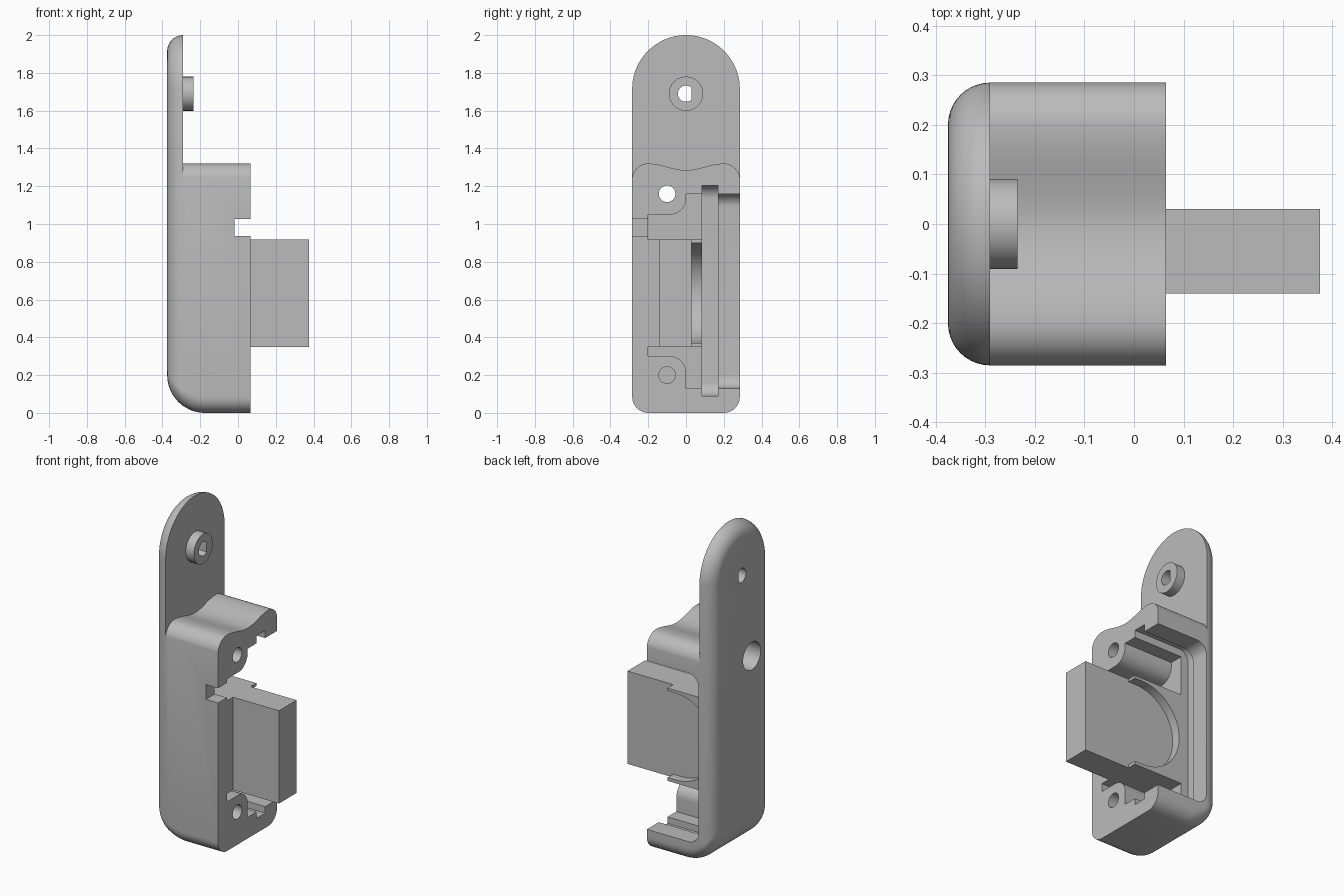
import bpy, bmesh
from math import sin, cos, pi, sqrt

if "Cube" in bpy.data.objects:
    bpy.data.objects.remove(bpy.data.objects["Cube"], do_unlink=True)

grey = bpy.data.materials.new("plain grey")
grey.use_nodes = True
colour = (0.5, 0.5, 0.5, 1)
grey.diffuse_color = colour
grey.node_tree.nodes["Principled BSDF"].inputs["Base Color"].default_value = colour

HALF = 0.285      # half width of the body
BACK, PLATE, FACE = -0.375, -0.29, 0.065   # main x levels


def arc(cx, cy, r, a0, a1, n=12):
    """Points along an arc, angles in degrees."""
    angles = [(a0 + (a1 - a0) * i / n) * pi / 180 for i in range(n + 1)]
    return [(cx + r * cos(a), cy + r * sin(a)) for a in angles]


def loft(name, rings):
    """Skin a list of equal-length rings and cap both ends."""
    bm = bmesh.new()
    loops = [[bm.verts.new(p) for p in ring] for ring in rings]
    n = len(loops[0])
    for a, b in zip(loops, loops[1:]):
        for i in range(n):
            j = (i + 1) % n
            bm.faces.new((a[i], a[j], b[j], b[i]))
    bm.faces.new(loops[0])
    bm.faces.new(loops[-1])
    bmesh.ops.recalc_face_normals(bm, faces=bm.faces)
    mesh = bpy.data.meshes.new(name)
    bm.to_mesh(mesh)
    bm.free()
    mesh.materials.append(grey)
    ob = bpy.data.objects.new(name, mesh)
    bpy.context.collection.objects.link(ob)
    return ob


def prism_x(name, pts, x0, x1):
    return loft(name, [[(x, y, z) for y, z in pts] for x in (x0, x1)])


def prism_y(name, pts, y0, y1):
    return loft(name, [[(x, y, z) for x, z in pts] for y in (y0, y1)])


def disc(y, z, r):
    return arc(y, z, r, 0, 345, 23)


def box(a0, a1, b0, b1):
    return [(a0, b0), (a1, b0), (a1, b1), (a0, b1)]


def pocket(x, z0, z1, r):
    """Outline open toward +x with rounded inner corners."""
    return ([(0.2, z0)] + arc(x + r, z0 + r, r, 270, 180)
            + arc(x + r, z1 - r, r, 180, 90) + [(0.2, z1)])


def cut(target, cutter):
    mod = target.modifiers.new(cutter.name, "BOOLEAN")
    mod.operation, mod.solver, mod.object = "DIFFERENCE", "EXACT", cutter
    bpy.context.view_layer.objects.active = target
    bpy.ops.object.modifier_apply(modifier=mod.name)
    bpy.data.objects.remove(cutter, do_unlink=True)


# Housing: domed outline, rounded toward the back, softer at the bottom
def inset(x, r):
    d = max(0, BACK + r - x)
    return r - sqrt(max(0, r * r - d * d))


def outline(x):
    s, b = inset(x, 0.085), inset(x, 0.2)
    w, r = HALF - s, 0.085 - 0.5 * s
    pts = (arc(0, 1.715, w, 0, 180, 40) + arc(-w + r, b + r, r, 180, 270, 8)
           + arc(w - r, b + r, r, 270, 360, 8))
    return [(x, y, z) for y, z in pts]


levels = [BACK + 0.085 * (1 - cos(i * pi / 20)) for i in range(11)]
levels += [PLATE + 0.115 * i / 5 for i in range(1, 6)] + [FACE]
housing = loft("housing", [outline(x) for x in levels])

# Wavy shoulder above the thick part
wave = [(-0.4, 1.235)] + arc(-0.201, 1.235, 0.085, 180, 90)
for i in range(1, 24):
    y = -0.2 + 0.4 * i / 24
    wave.append((y, 1.32 - 0.0175 * (1 + cos(pi * y / 0.2))))
wave += arc(0.201, 1.235, 0.085, 90, 0) + [(0.4, 1.235), (0.4, 2.2), (-0.4, 2.2)]
cut(housing, prism_x("shoulder_cut", wave, PLATE, 0.3))

# Side opening and the wider slot behind it
cut(housing, prism_y("side_opening", pocket(-0.285, 0.13, 1.16, 0.07), 0.16, 0.4))
cut(housing, prism_y("board_slot", pocket(-0.32, 0.09, 1.205, 0.07), 0.085, 0.17))

# Cavities above and below the block, curved around the screw bosses
upper = ([(0.09, 0.917), (0.09, 1.16), (0, 1.16)]
         + arc(-0.085, 1.135, 0.085, 0, -90) + [(-0.2, 1.05), (-0.2, 0.917)])
lower = ([(0.09, 0.35), (0.09, 0.13), (0, 0.13)]
         + arc(-0.085, 0.215, 0.085, 0, 90) + [(-0.2, 0.3), (-0.2, 0.35)])
cut(housing, prism_x("upper_cavity", upper, -0.27, 0.2))
cut(housing, prism_x("lower_cavity", lower, -0.27, 0.2))

# Round recess beside the block
recess = [(0.2, 0.37)] + arc(0.01, 0.635, 0.265, 270, 90, 32) + [(0.2, 0.9)]
cut(housing, prism_y("round_recess", recess, 0.03, 0.1))

# Cable notch
cut(housing, prism_x("cable_notch", box(-0.4, -0.19, 0.937, 1.027), -0.018, 0.2))

# Screw holes
cut(housing, prism_x("upper_hole", disc(-0.1, 1.16, 0.044), -0.5, 0.2))
cut(housing, prism_x("counterbore", disc(-0.1, 1.16, 0.085), -0.5, -0.2))
cut(housing, prism_x("lower_hole", disc(-0.1, 0.2, 0.044), -0.2, 0.2))

# Collar on the plate with a flat-sided hole
collar = prism_x("collar", disc(0, 1.69, 0.091), PLATE - 0.01, -0.235)
for part in (housing, collar):
    cut(part, prism_x("key_hole", arc(0, 1.69, 0.043, 45, 315, 20), -0.5, 0.2))

# Projecting block
block = prism_x("block", box(-0.14, 0.03, 0.35, 0.917), 0, 0.375)

bpy.ops.object.select_all(action="DESELECT")
for part in (housing, collar, block):
    part.select_set(True)
bpy.context.view_layer.objects.active = housing
bpy.ops.object.shade_smooth_by_angle(angle=pi / 6)
